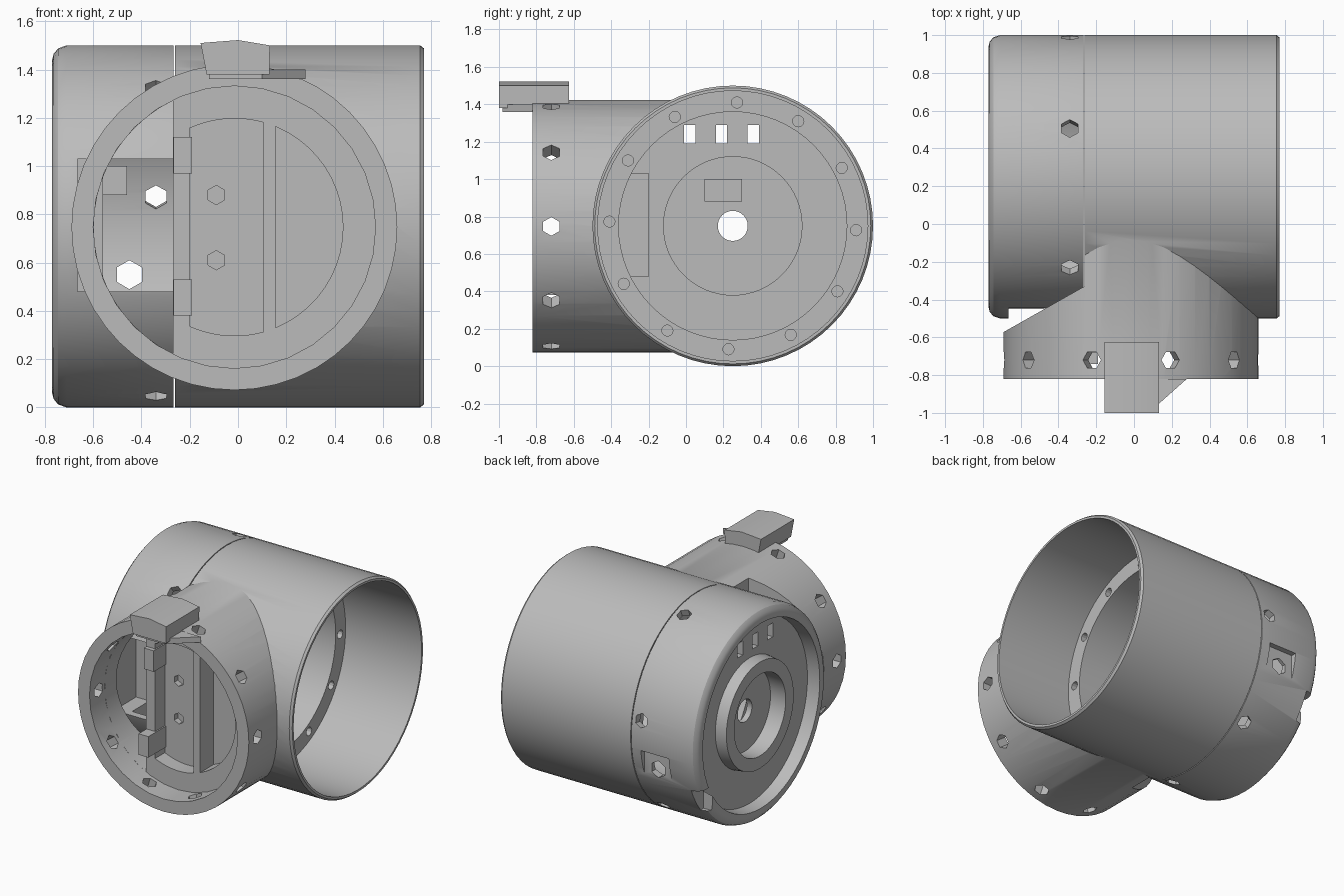
import bpy, bmesh, math
from mathutils import Vector

if "Cube" in bpy.data.objects:
    bpy.data.objects.remove(bpy.data.objects["Cube"])

CY, CZ = 0.25, 0.75          # main tube axis (runs along x)
BX, BZ = -0.015, 0.747       # branch axis (runs along y)

grey = bpy.data.materials.new("plain_grey")
grey.diffuse_color = (0.5, 0.5, 0.5, 1)
grey.use_nodes = True
grey.node_tree.nodes["Principled BSDF"].inputs["Base Color"].default_value = grey.diffuse_color


def finish(name, bm):
    bmesh.ops.remove_doubles(bm, verts=bm.verts, dist=1e-5)
    bmesh.ops.recalc_face_normals(bm, faces=bm.faces)
    me = bpy.data.meshes.new(name)
    bm.to_mesh(me)
    bm.free()
    me.materials.append(grey)
    ob = bpy.data.objects.new(name, me)
    bpy.context.collection.objects.link(ob)
    return ob


def lathe(name, profile, n=64, closed=True):
    """Revolve (x, radius) points round the main tube axis."""
    bm = bmesh.new()
    rings = [[bm.verts.new((x, CY + r * math.sin(2 * math.pi * i / n),
                            CZ + r * math.cos(2 * math.pi * i / n))) for i in range(n)]
             for x, r in profile]
    for k in range(len(rings) if closed else len(rings) - 1):
        a, b = rings[k], rings[(k + 1) % len(rings)]
        for i in range(n):
            j = (i + 1) % n
            bm.faces.new((a[i], a[j], b[j], b[i]))
    if not closed:
        bm.faces.new(rings[0])
        bm.faces.new(rings[-1])
    return finish(name, bm)


def rod(name, p, q, r, n=6):
    """Cylinder from p to q."""
    p, q = Vector(p), Vector(q)
    bm = bmesh.new()
    bmesh.ops.create_cone(bm, cap_ends=True, segments=n, radius1=r, radius2=r, depth=(q - p).length)
    rot = (q - p).to_track_quat('Z', 'Y')
    for v in bm.verts:
        v.co = rot @ v.co + (p + q) / 2
    return finish(name, bm)


def prism(name, pts, axis, a, b):
    """Extrude a polygon along y (points are x, z) or z (points are x, y)."""
    bm = bmesh.new()
    put = (lambda u, v, w: (u, w, v)) if axis == 'Y' else (lambda u, v, w: (u, v, w))
    lo = [bm.verts.new(put(u, v, a)) for u, v in pts]
    hi = [bm.verts.new(put(u, v, b)) for u, v in pts]
    bm.faces.new(lo)
    bm.faces.new(hi)
    for i in range(len(pts)):
        j = (i + 1) % len(pts)
        bm.faces.new((lo[i], lo[j], hi[j], hi[i]))
    return finish(name, bm)


def box(name, x0, x1, y0, y1, z0, z1):
    return prism(name, [(x0, y0), (x1, y0), (x1, y1), (x0, y1)], 'Z', z0, z1)


def disc_slice(r, x0, x1, n=10):
    """Part of the branch circle lying between x0 and x1."""
    a0 = math.acos(max(-1, min(1, (x0 - BX) / r)))
    a1 = math.acos(max(-1, min(1, (x1 - BX) / r)))
    arc = [a0 + (a1 - a0) * i / n for i in range(n + 1)]
    up = [(BX + r * math.cos(a), BZ + r * math.sin(a)) for a in arc]
    down = [(x, 2 * BZ - z) for x, z in reversed(up) if abs(z - BZ) > 1e-4]
    return [p for p in up] + down


def boolean(ob, tool, op='DIFFERENCE'):
    m = ob.modifiers.new("cut", 'BOOLEAN')
    m.operation, m.solver, m.object = op, 'EXACT', tool
    deps = bpy.context.evaluated_depsgraph_get()
    me = bpy.data.meshes.new_from_object(ob.evaluated_get(deps))
    ob.modifiers.clear()
    ob.data = me
    bpy.data.objects.remove(tool)


# --- tee body: tube joined to branch -------------------------------------
body = lathe("tee_body", [(-0.262, 0.75), (0.755, 0.75), (0.77, 0.738)], closed=False)
boolean(body, rod("branch", (BX, -0.82, BZ), (BX, -0.06, BZ), 0.675, 48), 'UNION')
# slanted cut that leaves room for the end cap
boolean(body, prism("slant", [(-1, -0.747), (-0.262, -0.33), (-0.262, 1.2), (-1, 1.2)], 'Z', -0.2, 1.8))
# tube bore with an inner flange
boolean(body, lathe("bore", [(-0.4, 0.61), (0.17, 0.61), (0.17, 0.722), (0.9, 0.722)], closed=False))
# branch bore and the pockets in its floor
boolean(body, rod("branch_bore", (BX, -0.9, BZ), (BX, -0.65, BZ), 0.585, 32))
for r, x0, x1, depth in ((0.583, -0.62, -0.27, -0.2), (0.45, -0.2, 0.105, -0.54), (0.45, 0.155, 0.5, -0.5)):
    boolean(body, prism("pocket", disc_slice(r, x0, x1), 'Y', -0.7, depth))
# screw holes in the panel pocket
for z in (0.61, 0.88):
    boolean(body, rod("panel_hole", (-0.09, -0.6, z), (-0.09, -0.5, z), 0.04))
# ten radial screw holes round the branch
for i in range(10):
    a = math.radians(36 * i)
    c, s = math.cos(a), math.sin(a)
    boolean(body, rod("hole", (BX + 0.5 * c, -0.72, BZ + 0.5 * s),
                      (BX + 0.8 * c, -0.72, BZ + 0.8 * s), 0.05))
# twelve holes in the inner flange
for i in range(12):
    a = math.radians(30 * i + 2)
    y, z = CY + 0.66 * math.sin(a), CZ + 0.66 * math.cos(a)
    boolean(body, rod("flange_hole", (0.08, y, z), (0.3, y, z), 0.03, 12))

# --- end cap: rounded rim, recessed plate, raised ring -------------------
cap = lathe("end_cap", [(-0.268, 0.75), (-0.71, 0.75), (-0.745, 0.738), (-0.764, 0.715), (-0.77, 0.69),
                        (-0.77, 0.66), (-0.68, 0.65), (-0.68, 0.39), (-0.76, 0.38), (-0.76, 0.29),
                        (-0.64, 0.29), (-0.64, 0.08), (-0.60, 0.08), (-0.60, 0.37), (-0.56, 0.37),
                        (-0.56, 0.70), (-0.268, 0.70)])
# front opening, facing into the branch
boolean(cap, box("opening", -0.665, -0.2, -0.7, -0.2, 0.48, 1.03))
# shallow square recess and window at the back
boolean(cap, box("recess", -0.56, -0.34, 0.955, 1.2, 0.44, 0.67))
boolean(cap, rod("window", (-0.45, 0.85, 0.55), (-0.45, 1.2, 0.55), 0.06))
# notch in the rim
boolean(cap, box("notch", -0.9, -0.70, 0.8, 1.1, 0.28, 0.46))
# three slots in the plate
for y in (0.02, 0.19, 0.36):
    boolean(cap, box("slot", -0.75, -0.5, y - 0.03, y + 0.03, 1.19, 1.29))
# six radial screw holes
for i in range(6):
    a = math.radians(20 + 60 * i)
    s, c = math.sin(a), math.cos(a)
    boolean(cap, rod("hole", (-0.34, CY + 0.6 * s, CZ + 0.6 * c),
                     (-0.34, CY + 0.9 * s, CZ + 0.9 * c), 0.05))

# --- small parts ----------------------------------------------------------
prism("top_lug", [(-0.13, 1.38), (0.13, 1.38), (0.132, 1.5), (0.0, 1.522), (-0.155, 1.51)], 'Y', -1.0, -0.625)
prism("lug_gusset", [(0.1, -0.98), (0.28, -0.82), (-0.12, -0.82), (-0.12, -0.98)], 'Z', 1.36, 1.4)
box("upper_stop", -0.268, -0.19, -0.68, -0.5, 0.97, 1.12)
box("lower_stop", -0.268, -0.19, -0.74, -0.5, 0.38, 0.53)
box("inner_block", -0.57, -0.46, 0.1, 0.3, 0.88, 1.0)

# smooth the curved walls, keep edges sharp
for ob in list(bpy.context.collection.objects):
    bpy.ops.object.select_all(action='DESELECT')
    ob.select_set(True)
    bpy.context.view_layer.objects.active = ob
    bpy.ops.object.shade_smooth_by_angle(angle=math.radians(28))
